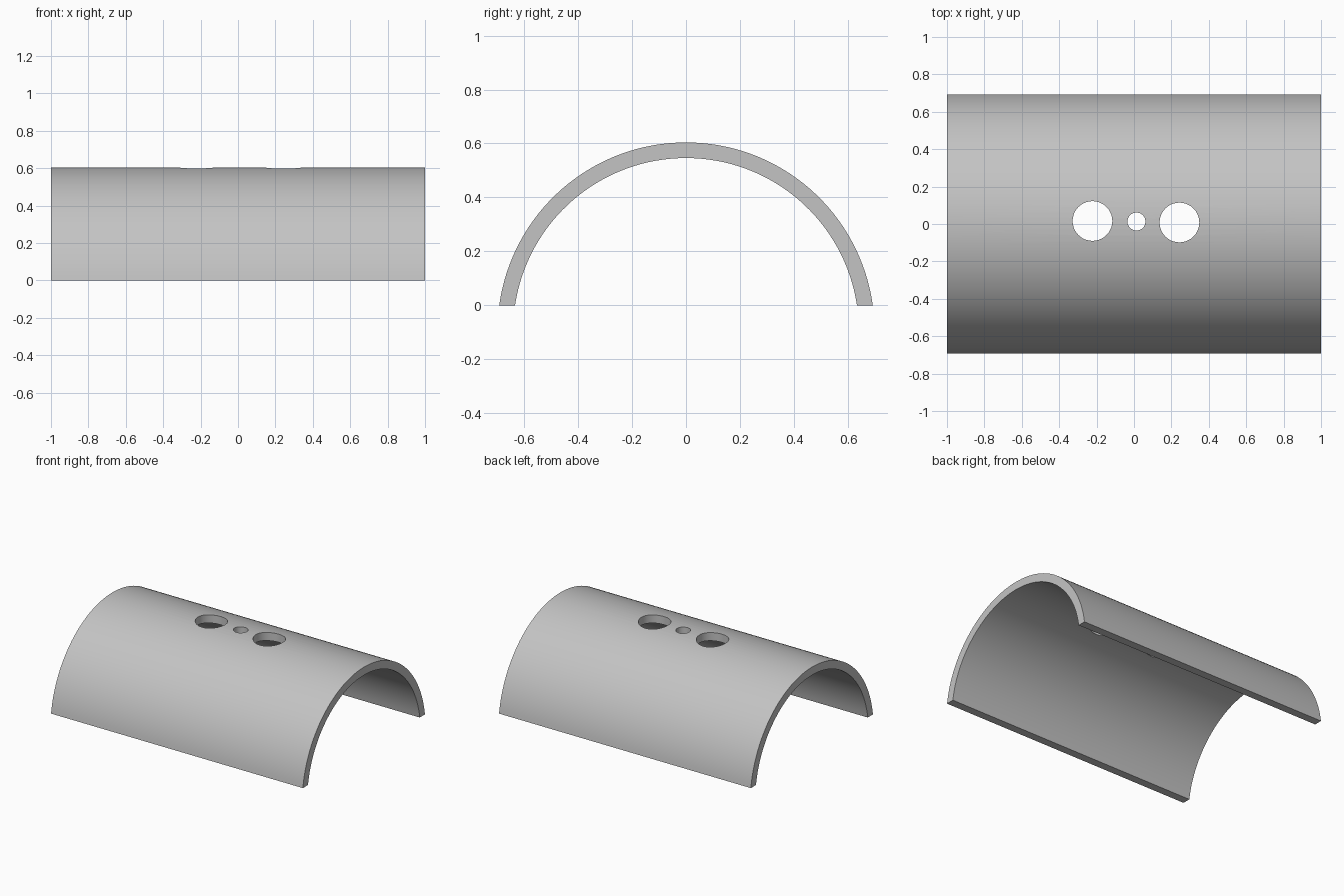
import bpy
import bmesh
from math import asin, sin, cos, radians

OUTER, INNER, AXIS_Z = 0.699, 0.641, -0.095
SEGMENTS = 64

if "Cube" in bpy.data.objects:
    bpy.data.objects.remove(bpy.data.objects["Cube"], do_unlink=True)

# Plain grey material
grey = bpy.data.materials.new("plain_grey")
grey.use_nodes = True
colour = (0.55, 0.55, 0.55, 1)
grey.diffuse_color = colour
grey.node_tree.nodes["Principled BSDF"].inputs["Base Color"].default_value = colour


def arc(radius):
    """Points of the arc that stands above the ground, from -y to +y."""
    start = asin(-AXIS_Z / radius)
    sweep = radians(180) - 2 * start
    angles = [start + sweep * i / SEGMENTS for i in range(SEGMENTS + 1)]
    return [(-1, -radius * cos(a), AXIS_Z + radius * sin(a)) for a in angles]


# Arched shell: wall profile swept along x
bm = bmesh.new()
rings = [[bm.verts.new(p) for p in arc(r)] for r in (OUTER, INNER)]
outer, inner = rings
profile = [bm.faces.new((outer[i], outer[i + 1], inner[i + 1], inner[i]))
           for i in range(SEGMENTS)]
swept = bmesh.ops.extrude_face_region(bm, geom=profile, use_keep_orig=True)
moved = [v for v in swept["geom"] if isinstance(v, bmesh.types.BMVert)]
bmesh.ops.translate(bm, verts=moved, vec=(2, 0, 0))
bmesh.ops.recalc_face_normals(bm, faces=bm.faces)
mesh = bpy.data.meshes.new("arched_shell")
bm.to_mesh(mesh)
bm.free()
shell = bpy.data.objects.new("arched_shell", mesh)
bpy.context.collection.objects.link(shell)
mesh.materials.append(grey)

# Three upright holes through the crown
holes = {
    "right_hole": (-0.222, 0.016, 0.106),
    "middle_hole": (0.013, 0.013, 0.048),
    "left_hole": (0.243, 0.008, 0.106),
}
cutters = []
for name, (x, y, radius) in holes.items():
    bpy.ops.mesh.primitive_cylinder_add(vertices=64, radius=radius, depth=0.5,
                                        location=(x, y, 0.6))
    cutter = bpy.context.object
    cutter.name = name + "_cutter"
    cutter.hide_render = True
    cutter.data.materials.append(grey)
    cut = shell.modifiers.new(name, "BOOLEAN")
    cut.operation = "DIFFERENCE"
    cut.solver = "EXACT"
    cut.object = cutter
    cutters.append(cutter)

# Apply the cuts and smooth the curved surfaces
bpy.ops.object.select_all(action="DESELECT")
shell.select_set(True)
bpy.context.view_layer.objects.active = shell
for name in holes:
    bpy.ops.object.modifier_apply(modifier=name)
for cutter in cutters:
    bpy.data.objects.remove(cutter, do_unlink=True)
bpy.ops.object.shade_smooth_by_angle(angle=radians(30))
